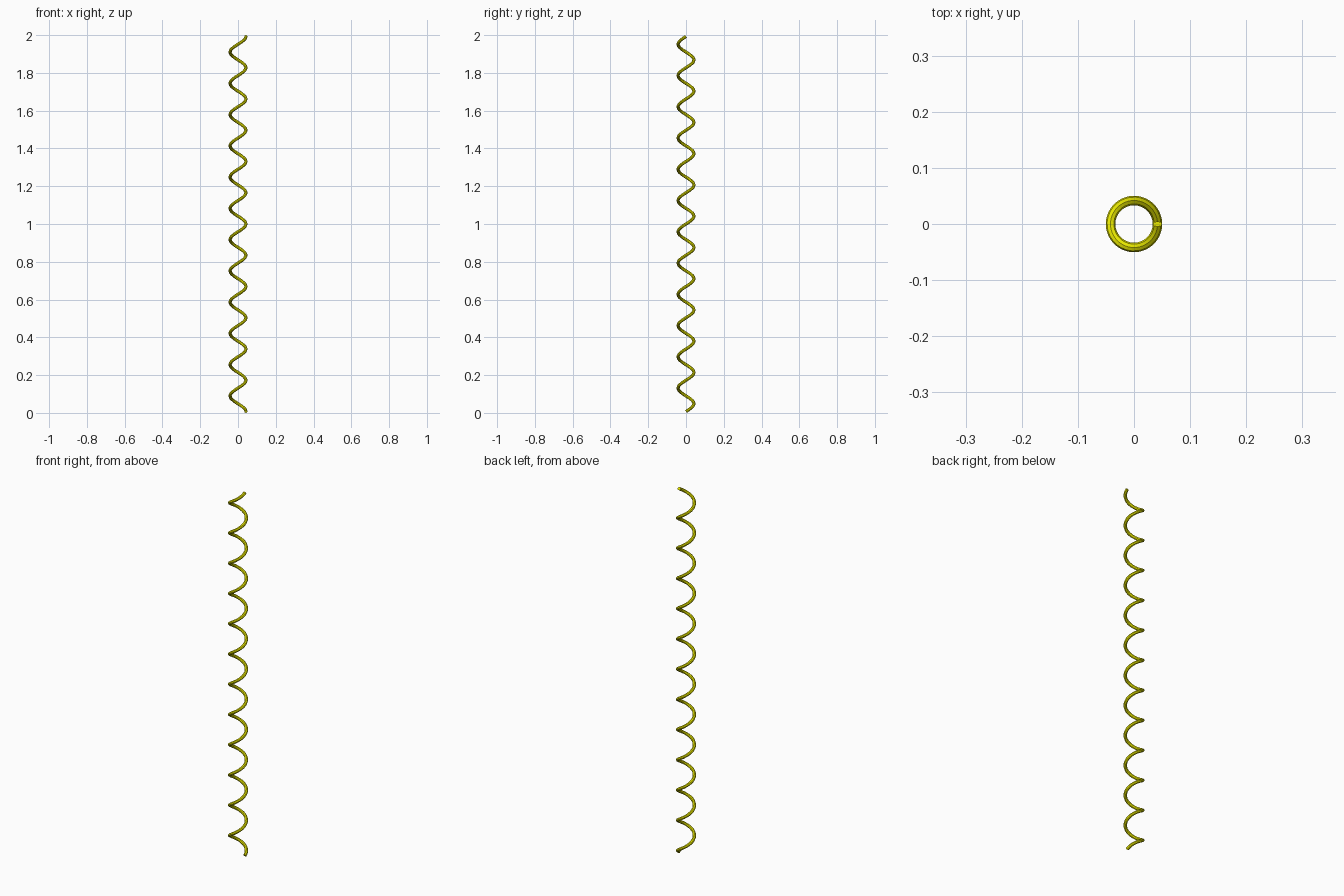
import bpy
from math import sin, cos, pi, hypot

if "Cube" in bpy.data.objects:
    bpy.data.objects.remove(bpy.data.objects["Cube"])

TURNS, STEPS, SIDES = 12, 32, 8
R, r = 0.0418, 0.0085            # coil radius, wire radius
slope_len = hypot(2 * pi * R, 2 / TURNS)
flat = 2 * pi * R / slope_len    # cosine of the climb angle
rise = (2 / TURNS) / slope_len   # sine of the climb angle
z0 = r * flat
height = 2 - 2 * z0

# Wire cross-sections set square to the helix path
verts, faces = [], []
n = TURNS * STEPS
for i in range(n + 1):
    a = 2 * pi * i / STEPS
    z = z0 + height * i / n
    for k in range(SIDES):
        b = 2 * pi * k / SIDES
        rad, up = R + r * cos(b), r * sin(b)
        side = -rise * up
        verts.append((rad * cos(a) - side * sin(a),
                      rad * sin(a) + side * cos(a),
                      z + flat * up))

# Wire skin and end caps
for i in range(n):
    for k in range(SIDES):
        p, q = i * SIDES + k, i * SIDES + (k + 1) % SIDES
        faces.append((p, p + SIDES, q + SIDES, q))
faces.append(tuple(range(SIDES)))
faces.append(tuple(n * SIDES + k for k in reversed(range(SIDES))))

mesh = bpy.data.meshes.new("coil_spring")
mesh.from_pydata(verts, [], faces)
spring = bpy.data.objects.new("coil_spring", mesh)
bpy.context.collection.objects.link(spring)

# Yellow finish
mat = bpy.data.materials.new("yellow")
mat.diffuse_color = (0.8, 0.8, 0.0, 1)
mat.use_nodes = True
mat.node_tree.nodes["Principled BSDF"].inputs["Base Color"].default_value = mat.diffuse_color
mesh.materials.append(mat)
